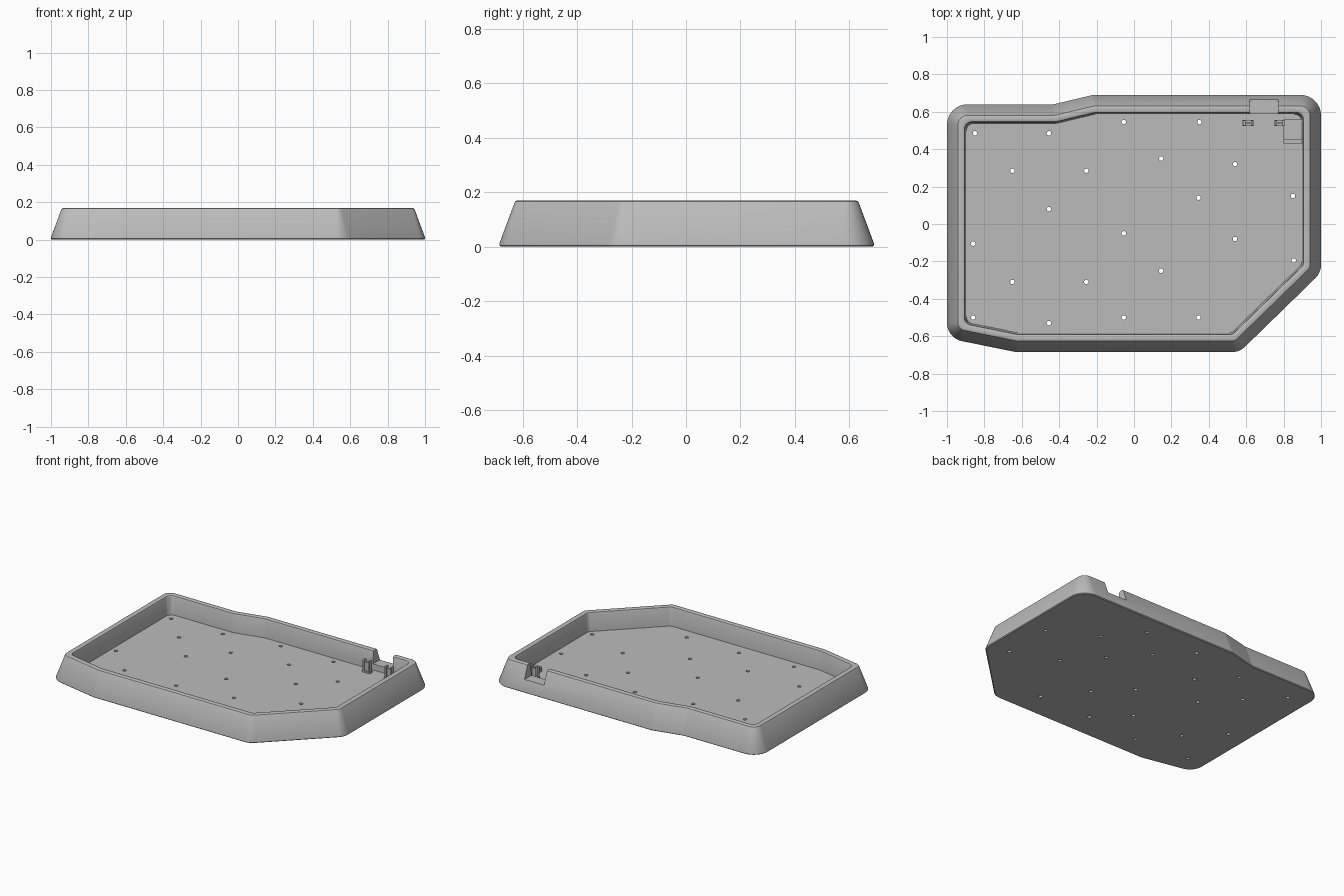
import bpy, bmesh, math
from mathutils import Vector, Matrix

cube = bpy.data.objects.get("Cube")
if cube:
    bpy.data.objects.remove(cube, do_unlink=True)

grey = bpy.data.materials.new("light_grey_plastic")
grey.use_nodes = True
grey.diffuse_color = (0.5, 0.5, 0.5, 1)
grey.node_tree.nodes["Principled BSDF"].inputs["Base Color"].default_value = (0.5, 0.5, 0.5, 1)


def make_object(name, bm):
    bmesh.ops.recalc_face_normals(bm, faces=bm.faces)
    mesh = bpy.data.meshes.new(name)
    bm.to_mesh(mesh)
    bm.free()
    mesh.materials.append(grey)
    obj = bpy.data.objects.new(name, mesh)
    bpy.context.collection.objects.link(obj)
    return obj


def add_box(bm, x0, x1, y0, y1, z0, z1):
    size = Matrix.Diagonal((x1 - x0, y1 - y0, z1 - z0, 1))
    mid = Matrix.Translation(((x0 + x1) / 2, (y0 + y1) / 2, (z0 + z1) / 2))
    bmesh.ops.create_cube(bm, size=1, matrix=mid @ size)


# Tray footprint, counter-clockwise: x, y, corner radius
FOOTPRINT = [(-1, -0.61, 0.1), (-0.63, -0.685, 0.02), (0.564, -0.685, 0.1),
             (1, -0.26, 0.1), (1, 0.69, 0.11), (-0.22, 0.69, 0.02),
             (-0.43, 0.64, 0.02), (-1, 0.64, 0.11)]
STEPS = 8


def outline(inset):
    """Footprint moved inwards, with every corner rounded by an arc."""
    points = []
    count = len(FOOTPRINT)
    for i, (x, y, radius) in enumerate(FOOTPRINT):
        p = Vector((x, y))
        u = (p - Vector(FOOTPRINT[i - 1][:2])).normalized()
        v = (Vector(FOOTPRINT[(i + 1) % count][:2]) - p).normalized()
        turn = math.atan2(u.x * v.y - u.y * v.x, u.dot(v))
        half = math.tan(turn / 2)
        left = Vector((-u.y, u.x))
        corner = p + inset * (left - u * half)
        r = max(radius - inset, min(radius, 0.04))
        start = corner - u * r * abs(half)
        centre = start + left * math.copysign(r, turn)
        for k in range(STEPS + 1):
            points.append(centre + Matrix.Rotation(turn * k / STEPS, 2) @ (start - centre))
    return points


# Tray: wall section (inset, height) swept round the footprint
FLOOR = 0.04
SECTION = [(0.006, 0), (0, 0.005), (0, 0.012), (0.055, 0.16), (0.059, 0.167),
           (0.066, 0.17), (0.086, 0.17), (0.093, 0.167), (0.096, 0.16), (0.103, FLOOR)]
bm = bmesh.new()
rings = [[bm.verts.new((p.x, p.y, z)) for p in outline(d)] for d, z in SECTION]
for low, high in zip(rings, rings[1:]):
    for i in range(len(low)):
        j = (i + 1) % len(low)
        bm.faces.new((low[i], low[j], high[j], high[i]))
bm.faces.new(rings[0][::-1])
bm.faces.new(rings[-1])
tray = make_object("tray", bm)

# Cutters: screw holes through the floor and the cable notch in the back wall
HOLES = [(-0.85, 0.485), (-0.455, 0.485), (-0.055, 0.545), (0.35, 0.545),
         (-0.65, 0.285), (-0.255, 0.285), (0.145, 0.35), (0.54, 0.32),
         (0.85, 0.15), (0.345, 0.14), (-0.455, 0.08), (-0.86, -0.105),
         (-0.055, -0.05), (0.54, -0.08), (0.855, -0.195), (-0.65, -0.31),
         (-0.255, -0.31), (0.145, -0.25), (-0.86, -0.5), (-0.455, -0.53),
         (-0.055, -0.5), (0.345, -0.5)]
bm = bmesh.new()
for x, y in HOLES:
    bmesh.ops.create_cone(bm, cap_ends=True, segments=16, radius1=0.012, radius2=0.012,
                          depth=0.2, matrix=Matrix.Translation((x, y, 0)))
add_box(bm, 0.62, 0.77, 0.54, 0.8, 0.08, 0.3)
cutter = make_object("hole_cutter", bm)
cutter.hide_render = True

cut = tray.modifiers.new("holes", 'BOOLEAN')
cut.operation = 'DIFFERENCE'
cut.solver = 'EXACT'
cut.object = cutter
bpy.context.view_layer.objects.active = tray
tray.select_set(True)
bpy.ops.object.modifier_apply(modifier=cut.name)
bpy.data.objects.remove(cutter, do_unlink=True)
bpy.ops.object.shade_smooth_by_angle(angle=math.radians(25))

# Clip posts: a web between two flanges, on a small foot
for name, x in (("right_clip_post", 0.61), ("left_clip_post", 0.78)):
    bm = bmesh.new()
    add_box(bm, x - 0.03, x + 0.03, 0.525, 0.555, FLOOR - 0.01, FLOOR + 0.01)
    add_box(bm, x - 0.02, x + 0.02, 0.534, 0.546, FLOOR, 0.11)
    for side in (-1, 1):
        add_box(bm, x + side * 0.021 - 0.006, x + side * 0.021 + 0.006, 0.527, 0.553, FLOOR, 0.125)
    make_object(name, bm)

# Corner bracket: low pad with a lip at its front end
bm = bmesh.new()
add_box(bm, 0.80, 0.9, 0.45, 0.56, FLOOR - 0.01, FLOOR + 0.015)
add_box(bm, 0.80, 0.9, 0.43, 0.452, FLOOR - 0.01, FLOOR + 0.03)
make_object("corner_bracket", bm)
